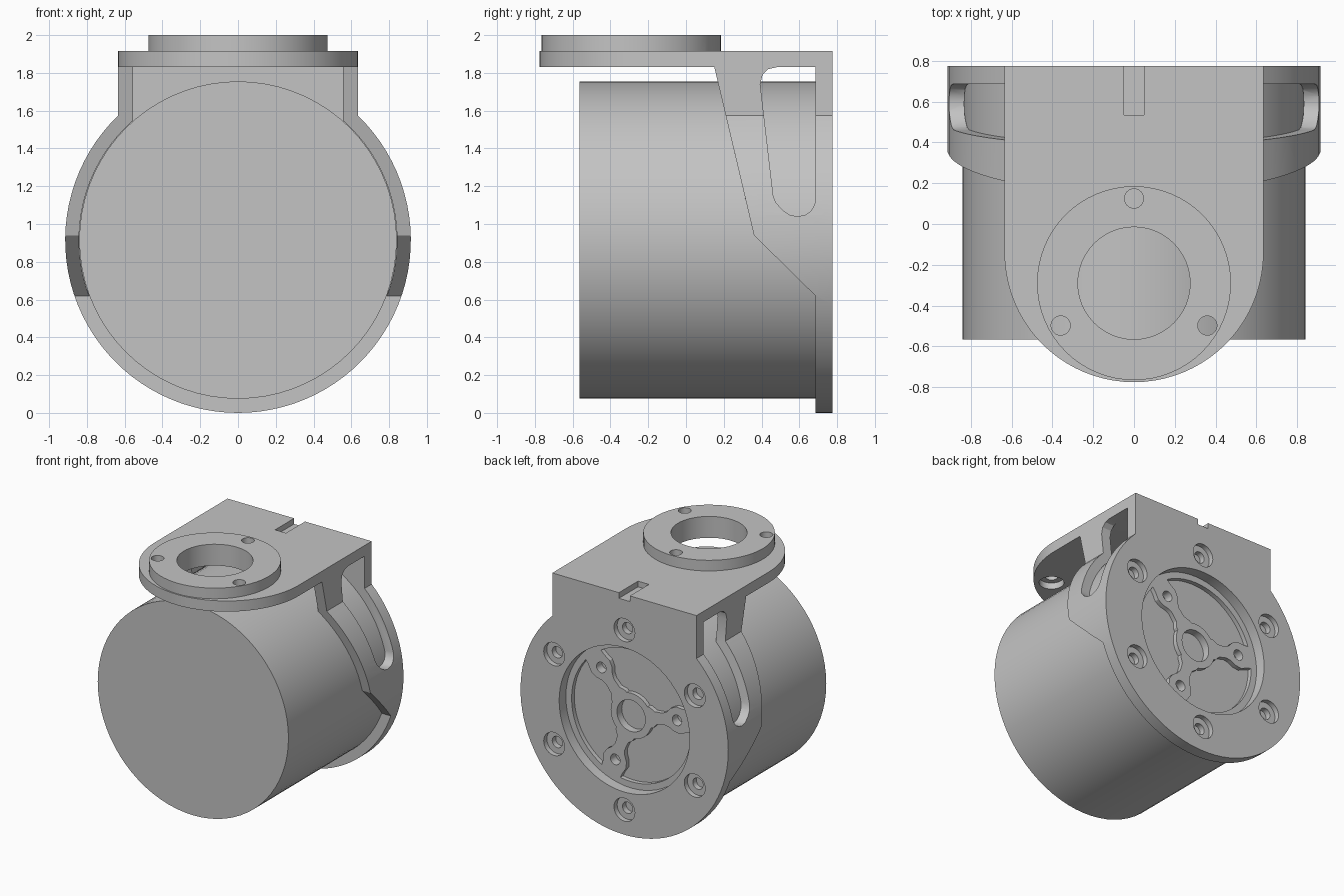
import bpy, bmesh
from math import pi, cos, sin, acos, radians

cube = bpy.data.objects.get("Cube")
if cube:
    bpy.data.objects.remove(cube, do_unlink=True)

grey = bpy.data.materials.new("light grey metal")
grey.use_nodes = True
grey.diffuse_color = (0.55, 0.55, 0.55, 1)
grey.node_tree.nodes["Principled BSDF"].inputs["Base Color"].default_value = grey.diffuse_color

ZC = 0.915          # height of the drum axis
R_OUT = 0.915       # flange radius
R_DRUM = 0.84
BACK, INNER = 0.775, 0.685   # back and front of the flange
PLATE_LO, PLATE_HI = 1.83, 1.915
HALF = 0.635        # half width of the top plate
RING_Y = -0.29


def prism(name, pts, axis, lo, hi):
    """Extrude a 2D outline along an axis between two positions."""
    place = {"x": lambda a, b, t: (t, a, b),
             "y": lambda a, b, t: (a, t, b),
             "z": lambda a, b, t: (a, b, t)}[axis]
    bm = bmesh.new()
    low = [bm.verts.new(place(a, b, lo)) for a, b in pts]
    high = [bm.verts.new(place(a, b, hi)) for a, b in pts]
    bm.faces.new(low)
    bm.faces.new(high)
    n = len(pts)
    for i in range(n):
        j = (i + 1) % n
        bm.faces.new((low[i], low[j], high[j], high[i]))
    bmesh.ops.recalc_face_normals(bm, faces=bm.faces)
    mesh = bpy.data.meshes.new(name)
    bm.to_mesh(mesh)
    bm.free()
    mesh.materials.append(grey)
    ob = bpy.data.objects.new(name, mesh)
    bpy.context.collection.objects.link(ob)
    return ob


def arc(cx, cy, r, start, sweep, n):
    return [(cx + r * cos(start + sweep * i / n), cy + r * sin(start + sweep * i / n))
            for i in range(n + 1)]


def disc(name, cx, cy, r, axis, lo, hi, n=32):
    return prism(name, arc(cx, cy, r, pi / 2, 2 * pi, n)[:-1], axis, lo, hi)


def combine(target, tool, operation="DIFFERENCE"):
    """Apply a boolean and discard the tool."""
    mod = target.modifiers.new("cut", "BOOLEAN")
    mod.operation, mod.solver, mod.object = operation, "EXACT", tool
    bpy.context.view_layer.objects.active = target
    bpy.ops.object.modifier_apply(modifier=mod.name)
    bpy.data.objects.remove(tool, do_unlink=True)


def polar(r, degrees):
    return r * cos(radians(degrees)), r * sin(radians(degrees))


def arch(r, half, top):
    """Circle around the drum axis merged with a box rising above it."""
    t = acos(half / r)
    return arc(0, ZC, r, t, -(pi + 2 * t), 72) + [(-half, top), (half, top)]


# Bracket: flange and side walls, hollowed and trimmed to the sloped side profile
bracket = prism("mounting_bracket", arch(R_OUT, HALF, PLATE_HI), "y", 0.1, BACK)
combine(bracket, prism("cavity", arch(R_DRUM + 0.002, 0.555, PLATE_LO), "y", -1, INNER))
front = [(-1, -0.1), (INNER, -0.1), (INNER, 0.62), (0.36, 0.94), (0.15, PLATE_LO), (-1, PLATE_LO)]
combine(bracket, prism("front_trim", front, "x", -1.1, 1.1))

# Long rounded slots through both side walls
slot = [(INNER, PLATE_LO), (0.48, PLATE_LO), (0.435, 1.82), (0.405, 1.79), (0.393, 1.74),
        (0.462, 1.15), (0.475, 1.115), (0.51, 1.075), (0.55, 1.048), (0.59, 1.04),
        (0.63, 1.048), (0.66, 1.068), (0.68, 1.1), (INNER, 1.13)]
combine(bracket, prism("slot", slot, "x", -1.1, 1.1))

# Top plate with round nose, and the raised ring
plate = [(HALF, BACK)] + [(-HALF, BACK)] + arc(0, -0.14, HALF, pi, pi, 40)
combine(bracket, prism("plate", plate, "z", PLATE_LO, PLATE_HI), "UNION")
combine(bracket, disc("ring", 0, RING_Y, 0.475, "z", 1.88, 2, 64), "UNION")
combine(bracket, disc("ring_bore", 0, RING_Y, 0.275, "z", 1.7, 2.1, 48))
for a in (90, 210, 330):
    x, y = polar(0.415, a)
    combine(bracket, disc("ring_hole", x, y + RING_Y, 0.047, "z", 1.7, 2.1, 24))
    combine(bracket, disc("ring_counterbore", x, y + RING_Y, 0.09, "z", 1.7, 1.88, 24))

# Key notch at the back of the plate
notch = [(-0.048, 0.535), (0.048, 0.535), (0.048, 1), (-0.048, 1)]
combine(bracket, prism("notch", notch, "z", 1.87, 2.1))

# Flange opening and six counterbored screw holes
combine(bracket, disc("opening", 0, ZC, 0.575, "y", 0.6, 0.9, 64))
for k in range(6):
    x, z = polar(0.715, 30 + 60 * k)
    combine(bracket, disc("screw_counterbore", x, z + ZC, 0.092, "y", 0.735, 0.9, 24))
    combine(bracket, disc("screw_hole", x, z + ZC, 0.045, "y", 0.6, 0.9, 24))

# Drum
FLOOR = 0.69
drum = disc("drum", 0, ZC, R_DRUM, "y", -0.565, FLOOR, 72)

# Back pockets: a shallow annulus interrupted by three flared arms
pocket = disc("pocket", 0, ZC, 0.525, "y", FLOOR - 0.035, 0.8, 64)
combine(pocket, disc("hub", 0, ZC, 0.18, "y", 0.5, 0.9, 40))
ARMS = (50, 170, 290)
side = [(0.1, 0.09), (0.18, 0.08), (0.22, 0.05), (0.29, 0.045), (0.33, 0.06),
        (0.37, 0.09), (0.42, 0.105), (0.48, 0.09), (0.6, 0.08)]
for a in ARMS:
    c, s = polar(1, a)
    outline = side + [(u, -v) for u, v in reversed(side)]
    arm = [(u * c - v * s, u * s + v * c + ZC) for u, v in outline]
    combine(pocket, prism("arm", arm, "y", 0.5, 0.9))
combine(drum, pocket)
combine(drum, disc("hub_bore", 0, ZC, 0.125, "y", 0.63, 0.9, 40))
for a in ARMS:
    x, z = polar(0.41, a)
    combine(drum, disc("arm_hole", x, z + ZC, 0.042, "y", 0.62, 0.9, 24))

# Smooth round surfaces, keep edges sharp
for ob in (bracket, drum):
    bpy.ops.object.select_all(action="DESELECT")
    ob.select_set(True)
    bpy.context.view_layer.objects.active = ob
    bpy.ops.object.shade_smooth_by_angle(angle=radians(25))
